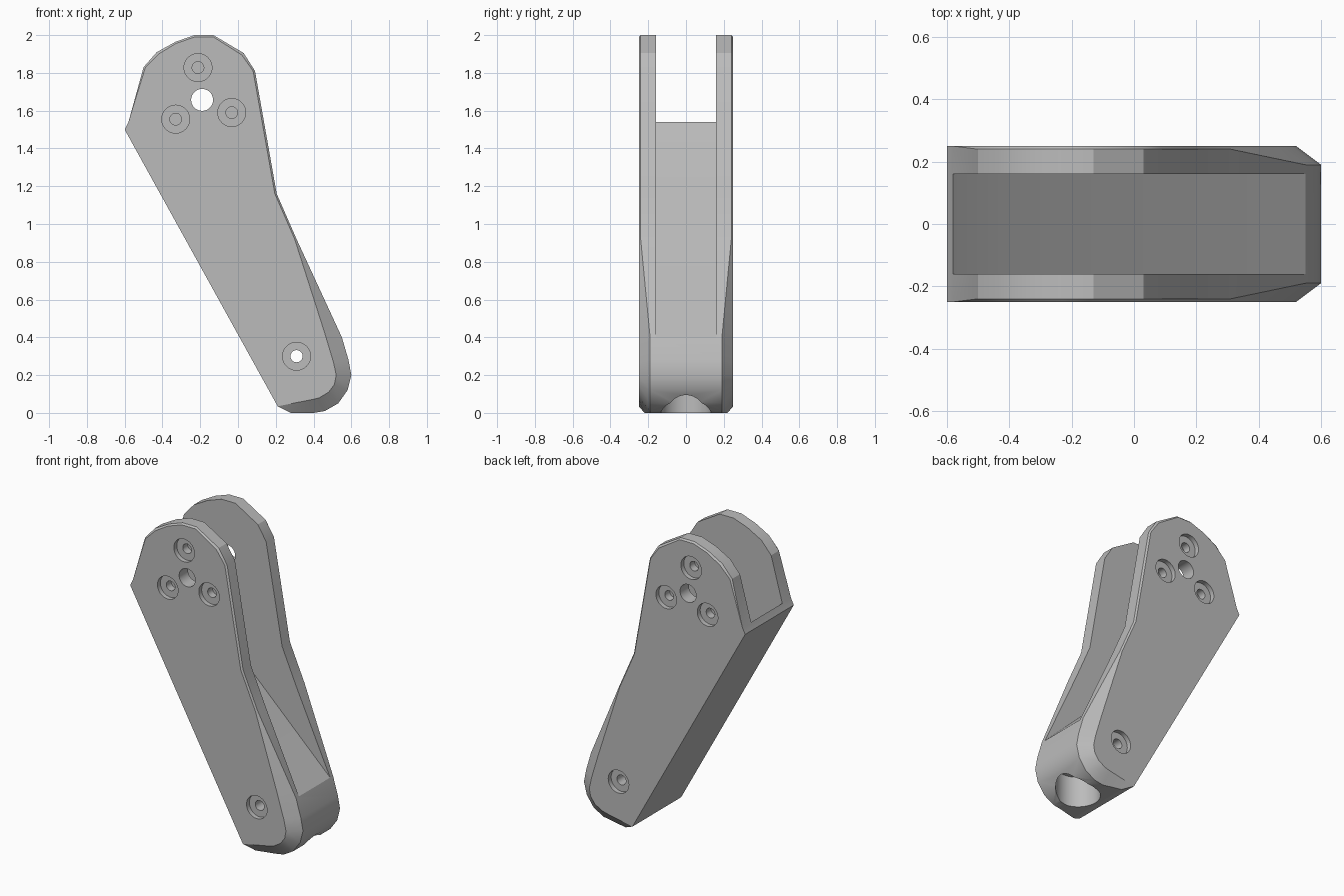
import bpy
import bmesh
from math import radians
from mathutils import Matrix, Vector

cube = bpy.data.objects.get("Cube")
if cube:
    bpy.data.objects.remove(cube, do_unlink=True)

HALF = 0.25        # half thickness of the whole handle
SLOT = 0.16        # half width of the slot between the cheeks

grey = bpy.data.materials.new("satin grey")
grey.use_nodes = True
grey.diffuse_color = (0.5, 0.5, 0.5, 1)
grey.node_tree.nodes["Principled BSDF"].inputs["Base Color"].default_value = (0.5, 0.5, 0.5, 1)


def make_object(name, bm):
    bmesh.ops.recalc_face_normals(bm, faces=bm.faces)
    mesh = bpy.data.meshes.new(name)
    bm.to_mesh(mesh)
    bm.free()
    mesh.materials.append(grey)
    obj = bpy.data.objects.new(name, mesh)
    bpy.context.collection.objects.link(obj)
    return obj


def loft(name, rings):
    """Join equal-length closed rings and cap both ends."""
    bm = bmesh.new()
    loops = [[bm.verts.new(p) for p in ring] for ring in rings]
    for a, b in zip(loops, loops[1:]):
        for i in range(len(a)):
            j = (i + 1) % len(a)
            bm.faces.new((a[i], a[j], b[j], b[i]))
    bm.faces.new(loops[0])
    bm.faces.new(loops[-1])
    bmesh.ops.remove_doubles(bm, verts=bm.verts, dist=0.0005)
    return make_object(name, bm)


def cylinder(name, centre, radius, depth, axis="Y"):
    bm = bmesh.new()
    turn = Matrix.Rotation(radians(90), 4, "X") if axis == "Y" else Matrix()
    bmesh.ops.create_cone(bm, cap_ends=True, segments=40, radius1=radius, radius2=radius,
                          depth=depth, matrix=Matrix.Translation(Vector(centre)) @ turn)
    return make_object(name, bm)


def cut(target, cutter):
    cutter.hide_render = True
    mod = target.modifiers.new(cutter.name, "BOOLEAN")
    mod.operation = "DIFFERENCE"
    mod.solver = "EXACT"
    mod.object = cutter
    bpy.context.view_layer.objects.active = target
    bpy.ops.object.modifier_apply(modifier=mod.name)
    bpy.data.objects.remove(cutter, do_unlink=True)


# Handle outline: x, z, inset x, inset z, half width where the bevel starts
outline = [
    (-0.6, 1.5, 0, 0, 0.25), (-0.58, 1.54, 0, 0, 0.25), (-0.5, 1.83, 0.01, 0, 0.24),
    (-0.43, 1.91, 0.01, -0.01, 0.24), (-0.33, 1.965, 0, -0.01, 0.24),
    (-0.23, 2, 0, -0.01, 0.24), (-0.13, 2, 0, -0.01, 0.24),
    (0.03, 1.905, -0.01, -0.01, 0.24), (0.09, 1.81, -0.01, 0, 0.24),
    (0.205, 1.16, -0.01, 0, 0.24), (0.31, 0.92, -0.01, 0, 0.24),
    (0.55, 0.4, -0.09, 0.02, 0.19), (0.585, 0.28, -0.08, -0.01, 0.19),
    (0.6, 0.2, -0.08, 0, 0.19), (0.58, 0.12, -0.07, 0.03, 0.19),
    (0.53, 0.05, -0.05, 0.06, 0.19), (0.46, 0.01, -0.03, 0.07, 0.19),
    (0.4, 0, -0.01, 0.07, 0.19), (0.28, 0, -0.02, 0.045, 0.22),
    (0.21, 0.035, 0, 0, 0.25),
]
outer = [[(x, s * y, z) for x, z, dx, dz, y in outline] for s in (-1, 1)]
inset = [[(x + dx, s * HALF, z + dz) for x, z, dx, dz, y in outline] for s in (-1, 1)]
handle = loft("handle", [inset[0], outer[0], outer[1], inset[1]])

# Slot between the two cheeks, with a bent floor
floor = [(-0.58, 1.54), (-0.385, 1.3), (0.55, 0.4), (1, 0.4), (1, 2.2), (-0.9, 2.2), (-0.9, 1.54)]
cut(handle, loft("slot_cutter", [[(x, y, z) for x, z in floor] for y in (-SLOT, SLOT)]))

# Pivot hole and lower screw hole run right through
cut(handle, cylinder("pivot_cutter", (-0.19, 0, 1.657), 0.058, 1))
cut(handle, cylinder("lower_hole_cutter", (0.31, 0, 0.3), 0.032, 1))

# Counterbored screw holes on both cheeks, the upper ones blind
upper = [(-0.212, 1.828), (-0.33, 1.555), (-0.033, 1.59)]
for side in (-1, 1):
    for x, z in upper + [(0.31, 0.3)]:
        cut(handle, cylinder("counterbore_cutter", (x, side * HALF, z), 0.074, 0.06))
    for x, z in upper:
        cut(handle, cylinder("screw_cutter", (x, side * HALF, z), 0.031, 0.16))

# Round socket in the butt end
cut(handle, cylinder("socket_cutter", (0.43, 0, 0), 0.132, 0.4, "Z"))

bpy.ops.object.select_all(action="DESELECT")
handle.select_set(True)
bpy.context.view_layer.objects.active = handle
bpy.ops.object.shade_smooth_by_angle(angle=radians(25))
